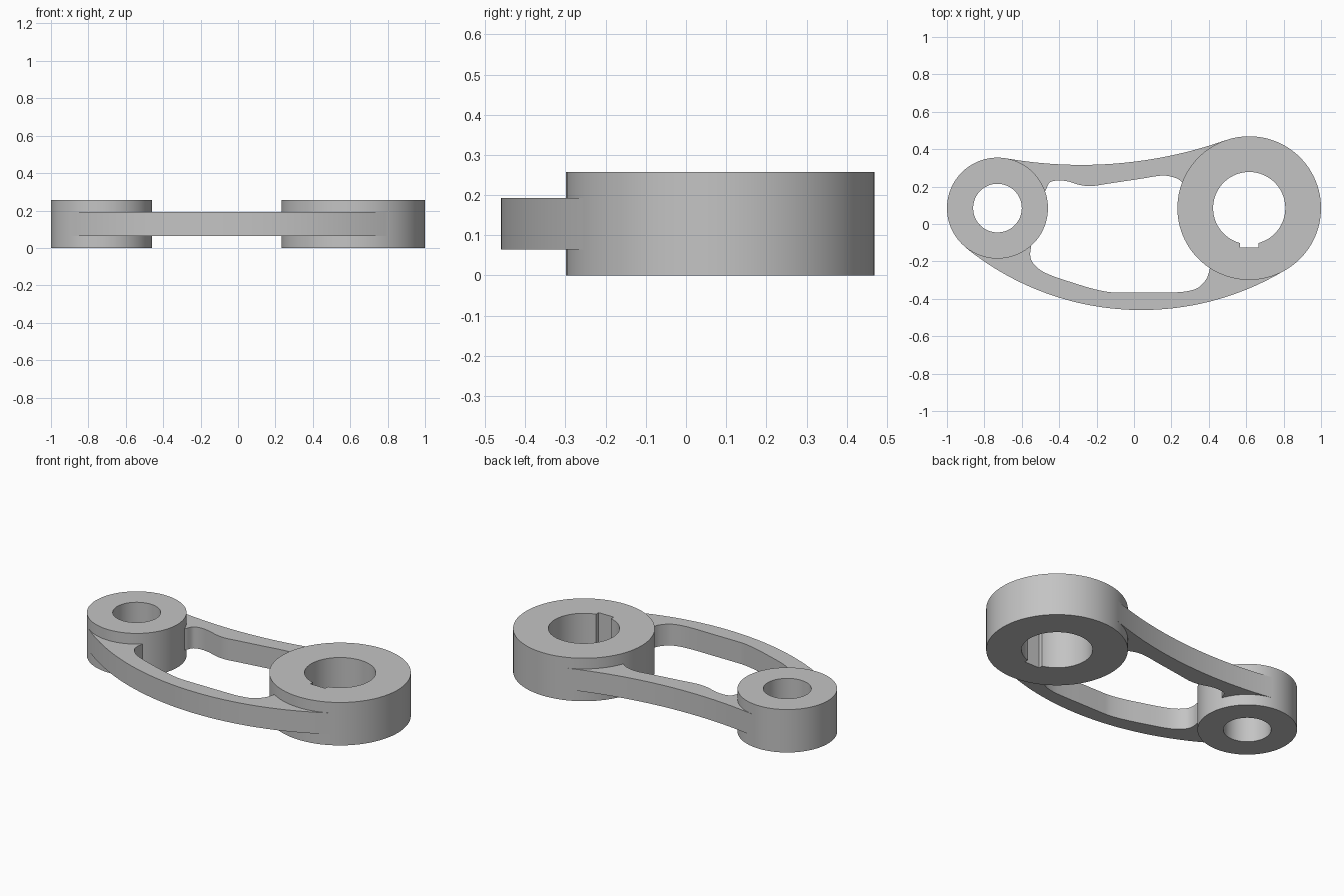
import bpy
import bmesh
from math import cos, sin, atan2, asin, pi, radians
from mathutils import Vector

cube = bpy.data.objects.get("Cube")
if cube:
    bpy.data.objects.remove(cube, do_unlink=True)

steel = bpy.data.materials.new("grey_steel")
steel.use_nodes = True
GREY = (0.55, 0.55, 0.55, 1.0)
steel.diffuse_color = GREY
steel.node_tree.nodes["Principled BSDF"].inputs["Base Color"].default_value = GREY

HEIGHT = 0.257
WEB_BOTTOM, WEB_TOP = 0.065, 0.193


def arc(center, radius, start, end, steps):
    """Points along an arc, both ends included."""
    angles = [start + (end - start) * i / steps for i in range(steps + 1)]
    return [Vector((center[0] + radius * cos(a), center[1] + radius * sin(a))) for a in angles]


def circle(center, radius, steps=96):
    return arc(center, radius, 0, 2 * pi, steps)[:-1]


def smooth_path(points, steps=6):
    """Catmull-Rom curve through the points."""
    p = [Vector(q) for q in points]
    p = [2 * p[0] - p[1]] + p + [2 * p[-1] - p[-2]]
    path = []
    for a, b, c, d in zip(p, p[1:], p[2:], p[3:]):
        for i in range(steps):
            t = i / steps
            path.append(0.5 * (2 * b + (c - a) * t + (2 * a - 5 * b + 4 * c - d) * t ** 2
                               + (3 * b - a - 3 * c + d) * t ** 3))
    return path + [p[-2]]


def prism(name, loops, bottom, top):
    """Extrude an outline, with optional hole loops, between two heights."""
    bm = bmesh.new()
    rims = ([], [])
    for loop in loops:
        low = [bm.verts.new((p.x, p.y, bottom)) for p in loop]
        high = [bm.verts.new((p.x, p.y, top)) for p in loop]
        for i in range(len(loop)):
            j = (i + 1) % len(loop)
            bm.faces.new((low[i], low[j], high[j], high[i]))
            rims[0].append(bm.edges.get((low[i], low[j])))
            rims[1].append(bm.edges.get((high[i], high[j])))
    for rim in rims:
        bmesh.ops.triangle_fill(bm, edges=rim, use_beauty=True, normal=(0, 0, 1))
    bmesh.ops.recalc_face_normals(bm, faces=bm.faces)
    mesh = bpy.data.meshes.new(name)
    bm.to_mesh(mesh)
    bm.free()
    mesh.materials.append(steel)
    obj = bpy.data.objects.new(name, mesh)
    bpy.context.collection.objects.link(obj)
    bpy.ops.object.select_all(action='DESELECT')
    obj.select_set(True)
    bpy.context.view_layer.objects.active = obj
    bpy.ops.object.shade_smooth_by_angle(angle=radians(30))
    return obj


def direction(origin, target):
    return atan2(target[1] - origin[1], target[0] - origin[0])


SMALL, LARGE = (-0.73, 0.085), (0.616, 0.085)

# Small boss with a plain bore
prism("small_boss", [circle(SMALL, 0.27), circle(SMALL, 0.13)], 0, HEIGHT)

# Large boss with a keyway in the front of its bore
bore, key_half, key_depth = 0.193, 0.05, 0.211
gap = asin(key_half / bore)
keyed_bore = arc(LARGE, bore, -pi / 2 + gap, 1.5 * pi - gap, 88)
keyed_bore += [Vector((LARGE[0] + s * key_half, LARGE[1] - key_depth)) for s in (-1, 1)]
prism("large_boss", [circle(LARGE, 0.384), keyed_bore], 0, HEIGHT)

# Rear arm: concave outer arc tangent to both bosses, filleted inner edge
center = (-0.281, 2.635)
outer = arc(center, 2.319, direction(center, SMALL), direction(center, LARGE), 40)
inner = smooth_path([(0.29, 0.20), (0.26, 0.222), (0.23, 0.243), (0.18, 0.257), (0.13, 0.257),
                     (0.03, 0.241), (-0.13, 0.217), (-0.225, 0.203), (-0.29, 0.209),
                     (-0.35, 0.227), (-0.405, 0.233), (-0.45, 0.222), (-0.47, 0.185),
                     (-0.485, 0.16)])
prism("rear_arm", [outer + inner], WEB_BOTTOM, WEB_TOP)

# Front arm: bowed outer arc enclosing both bosses, filleted inner edge
center = (0.04, 1.03)
outer = arc(center, 1.49, direction(center, SMALL), direction(center, LARGE), 48)
inner = smooth_path([(0.41, -0.21), (0.406, -0.235), (0.40, -0.262), (0.383, -0.3),
                     (0.342, -0.341), (0.28, -0.36), (0.2, -0.366), (0.06, -0.366),
                     (-0.075, -0.366), (-0.14, -0.363), (-0.225, -0.345), (-0.33, -0.313),
                     (-0.44, -0.276), (-0.505, -0.243), (-0.545, -0.201), (-0.555, -0.163),
                     (-0.55, -0.12), (-0.55, -0.09)])
prism("front_arm", [outer + inner], WEB_BOTTOM, WEB_TOP)
